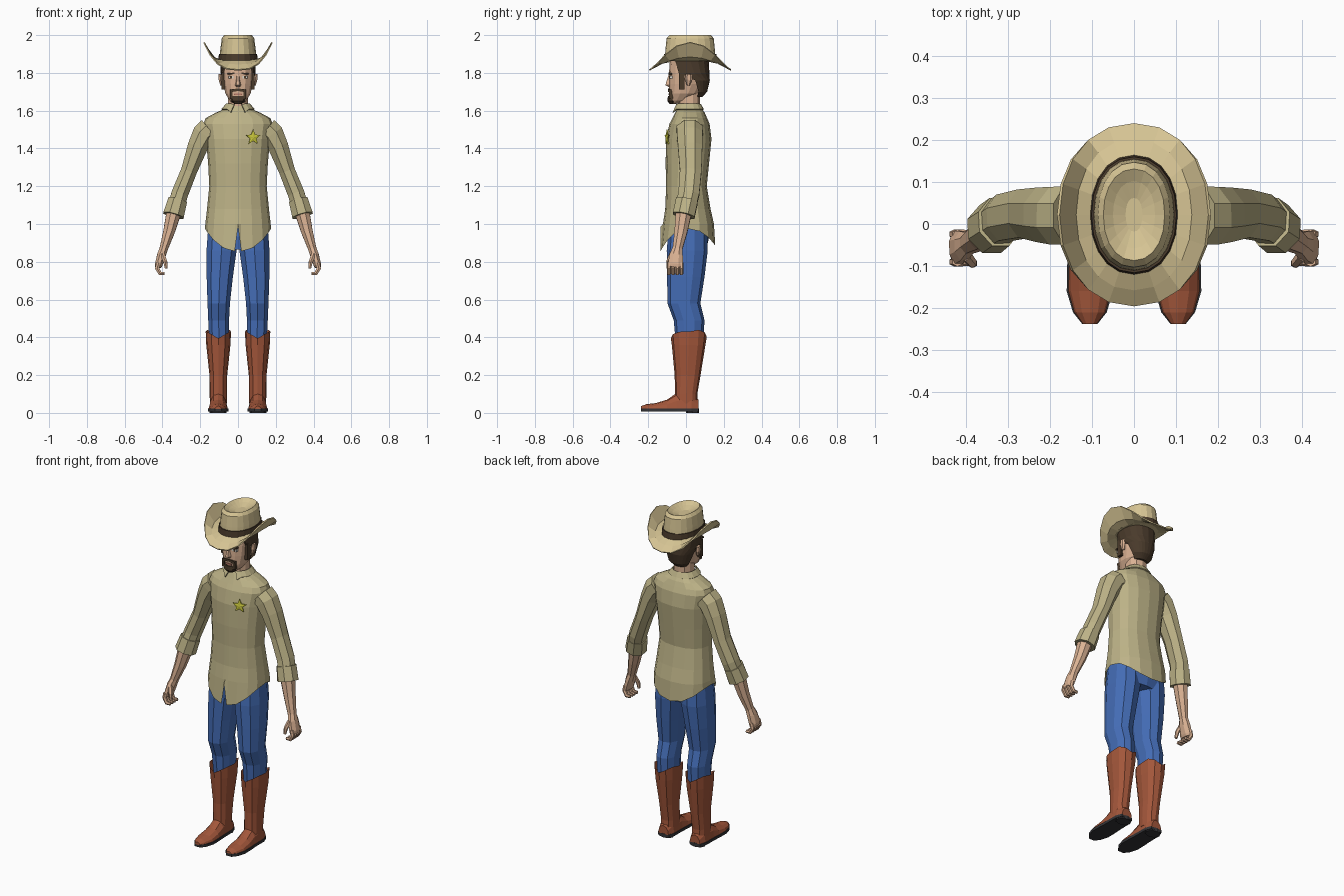
import bpy, bmesh, math
from mathutils import Vector, Matrix

# ---------- materials ----------
def material(name, rgb):
    m = bpy.data.materials.new(name)
    lin = [(c / 12.92 if c < 0.04 else ((c + 0.055) / 1.055) ** 2.4) for c in rgb]
    m.diffuse_color = (*lin, 1)
    return m

SHIRT = material("khaki_shirt", (0.74, 0.70, 0.53))
HAT = material("straw_hat", (0.84, 0.77, 0.58))
JEANS = material("blue_denim", (0.27, 0.43, 0.72))
BOOT = material("red_brown_leather", (0.64, 0.34, 0.23))
SOLE = material("dark_sole", (0.20, 0.20, 0.21))
SKIN = material("skin", (0.86, 0.70, 0.58))
HAIR = material("dark_brown", (0.29, 0.23, 0.17))
STAR = material("yellow_metal", (0.80, 0.79, 0.24))
WHITE = material("eye_white", (0.85, 0.84, 0.80))
LIPS = material("lips", (0.72, 0.48, 0.41))

# ---------- helpers ----------
def finish(name, bm, mat, mirror=False, thick=0):
    bmesh.ops.recalc_face_normals(bm, faces=bm.faces)
    me = bpy.data.meshes.new(name)
    bm.to_mesh(me)
    bm.free()
    me.materials.append(mat)
    ob = bpy.data.objects.new(name, me)
    bpy.context.collection.objects.link(ob)
    if thick:
        s = ob.modifiers.new("thickness", 'SOLIDIFY')
        s.thickness, s.offset = thick, 0
    if mirror:
        ob.modifiers.new("mirror", 'MIRROR').use_clip = False
    return ob

def loft(name, rings, mat, closed=True, caps=(True, True), **kw):
    """Skin a list of equal-length rings."""
    bm = bmesh.new()
    vs = [[bm.verts.new(p) for p in r] for r in rings]
    n = len(vs[0])
    for a, b in zip(vs, vs[1:]):
        for i in range(n if closed else n - 1):
            j = (i + 1) % n
            bm.faces.new((a[i], a[j], b[j], b[i]))
    for use, r in zip(caps, (vs[0], vs[-1])):
        if use:
            bm.faces.new(r)
    return finish(name, bm, mat, **kw)

def oval(z, rx, yf, yb, angles=14, cx=0.0, e=2.3):
    """Horizontal rounded section; angles is a count or a list of degrees."""
    if isinstance(angles, int):
        angles = [-90 + 360 * i / angles for i in range(angles)]
    out = []
    for d in angles:
        c, s = math.cos(math.radians(d)), math.sin(math.radians(d))
        x = math.copysign(abs(c) ** (2 / e), c)
        y = math.copysign(abs(s) ** (2 / e), s)
        out.append(Vector((cx + rx * x, (yf + yb) / 2 + (yb - yf) / 2 * y, z)))
    return out

def tube(name, stations, mat, n=8, **kw):
    """Limb along stations (x, y, z, half width, half depth)."""
    pts = [Vector(s[:3]) for s in stations]
    rings = []
    for i, s in enumerate(stations):
        t = (pts[min(i + 1, len(pts) - 1)] - pts[max(i - 1, 0)]).normalized()
        u = Vector((-t.z, 0, t.x)).normalized()
        v = t.cross(u)
        rings.append([pts[i] + u * s[3] * math.cos(a) + v * s[4] * math.sin(a)
                      for a in (2 * math.pi * (k + 0.5) / n for k in range(n))])
    return loft(name, rings, mat, **kw)

def box(name, loc, size, mat, mirror=False, tilt=0):
    bm = bmesh.new()
    m = (Matrix.Translation(loc) @ Matrix.Rotation(math.radians(tilt), 4, 'Y')
         @ Matrix.Diagonal((*size, 1)))
    bmesh.ops.create_cube(bm, size=1, matrix=m)
    return finish(name, bm, mat, mirror)

# ---------- shirt ----------
ANG = [-90, -86] + [-90 + 22.5 * i for i in range(1, 16)] + [-94]
hem = oval(0.9, 0.175, -0.135, 0.155, ANG)
for p, d in zip(hem, ANG):
    s = math.sin(math.radians(d))
    p.z = 0.975 - (0.12 if s < 0 else 0.09) * s * s
hem[0].z = 0.985                                  # front slit
body = [(1.0, 0.173, -0.122, 0.148), (1.08, 0.164, -0.11, 0.13), (1.2, 0.152, -0.105, 0.11),
        (1.32, 0.158, -0.108, 0.122), (1.45, 0.17, -0.105, 0.135), (1.53, 0.183, -0.088, 0.125),
        (1.56, 0.172, -0.072, 0.112), (1.588, 0.12, -0.058, 0.1), (1.61, 0.07, -0.048, 0.085),
        (1.625, 0.058, -0.04, 0.072)]
loft("shirt_body", [hem] + [oval(*b, ANG) for b in body], SHIRT, caps=(False, True))
arc = [-76 + 332 * i / 14 for i in range(15)]
low = oval(1.606, 0.086, -0.066, 0.092, arc)
for p in (low[0], low[-1]):                       # collar points
    p.z, p.y, p.x = 1.59, -0.068, p.x * 1.5
loft("collar", [low, oval(1.635, 0.062, -0.05, 0.076, arc)], SHIRT, closed=False,
     caps=(False, False), thick=0.006)

# ---------- sleeves, arms, hands ----------
tube("sleeve", [(0.15, 0.02, 1.50, 0.07, 0.075), (0.18, 0.02, 1.475, 0.068, 0.074),
                (0.213, 0.022, 1.41, 0.058, 0.07), (0.26, 0.025, 1.28, 0.046, 0.062),
                (0.308, 0.015, 1.16, 0.048, 0.06), (0.335, -0.005, 1.07, 0.048, 0.056)],
     SHIRT, mirror=True)
tube("cuff", [(0.32, 0.005, 1.125, 0.055, 0.063), (0.342, -0.012, 1.045, 0.06, 0.063)],
     SHIRT, mirror=True)
tube("forearm", [(0.34, -0.012, 1.06, 0.042, 0.045), (0.365, -0.027, 0.96, 0.033, 0.037),
                 (0.393, -0.045, 0.87, 0.024, 0.028), (0.405, -0.052, 0.835, 0.025, 0.038),
                 (0.42, -0.056, 0.785, 0.022, 0.043), (0.423, -0.057, 0.77, 0.017, 0.04)],
     SKIN, mirror=True)
for i in range(4):
    y = -0.09 + 0.022 * i
    tube("finger", [(0.42, y, 0.795, 0.014, 0.011), (0.428, y, 0.765, 0.013, 0.011),
                    (0.412, y, 0.738, 0.012, 0.011), (0.388, y, 0.738, 0.009, 0.009)],
         SKIN, n=6, mirror=True)
tube("thumb", [(0.40, -0.075, 0.84, 0.014, 0.014), (0.385, -0.093, 0.80, 0.012, 0.012),
               (0.38, -0.095, 0.765, 0.008, 0.008)], SKIN, n=6, mirror=True)

# ---------- jeans ----------
loft("jeans_seat", [oval(0.865, 0.14, -0.092, 0.108, 14), oval(0.93, 0.163, -0.1, 0.122, 14),
                    oval(1.03, 0.15, -0.09, 0.11, 14)], JEANS)
legs = [(1.0, 0.005, 0.16, -0.09, 0.11), (0.86, 0.004, 0.17, -0.102, 0.115),
        (0.72, 0.024, 0.169, -0.1, 0.098), (0.58, 0.04, 0.164, -0.098, 0.076),
        (0.49, 0.045, 0.16, -0.065, 0.098), (0.35, 0.048, 0.153, -0.052, 0.09)]
loft("trouser_leg", [oval(z, (b - a) / 2, f, k, 10, (a + b) / 2) for z, a, b, f, k in legs],
     JEANS, mirror=True)

# ---------- boots ----------
top = oval(0.41, 0.067, -0.08, 0.11, 12, 0.104)
for p in top:
    p.z = 0.395 + 0.035 * min(1, abs(p.x - 0.104) / 0.06) + (0.01 if p.y > 0.05 else 0)
shaft = [(0.36, 0.064, -0.075, 0.103), (0.2, 0.047, -0.06, 0.077), (0.1, 0.046, -0.058, 0.06),
         (0.05, 0.045, -0.06, 0.062)]
loft("boot_shaft", [top] + [oval(z, r, f, b, 12, 0.104) for z, r, f, b in shaft],
     BOOT, mirror=True, caps=(False, True))
foot = [(0.066, 0.034, 0.07), (0.03, 0.047, 0.11), (-0.05, 0.048, 0.105), (-0.1, 0.051, 0.07),
        (-0.16, 0.052, 0.052), (-0.21, 0.038, 0.046), (-0.238, 0.017, 0.036)]
loft("boot_foot", [[(0.105 + w * math.cos(a), y, 0.02 + (h - 0.02) * math.sin(a))
                    for a in (math.pi * k / 6 for k in range(7))] for y, w, h in foot],
     BOOT, mirror=True)
outline = [(0.105 + w * 1.06, y) for y, w, h in foot] + \
          [(0.105 - w * 1.06, y) for y, w, h in reversed(foot)]
loft("boot_sole", [[(x, y, z) for x, y in outline] for z in (0.007, 0.023)], SOLE, mirror=True)
loft("boot_heel", [oval(z, 0.045, 0.0, 0.07, 8, 0.105) for z in (0, 0.022)], SOLE, mirror=True)

# ---------- head ----------
loft("neck", [oval(1.58, 0.056, -0.04, 0.072, 10), oval(1.70, 0.056, -0.045, 0.075, 10)], SKIN)
skull = [(1.638, 0.024, -0.082, -0.04), (1.655, 0.046, -0.088, 0.02), (1.69, 0.068, -0.09, 0.07),
         (1.74, 0.079, -0.091, 0.1), (1.80, 0.084, -0.09, 0.11), (1.87, 0.084, -0.085, 0.11)]
loft("head", [oval(*s) for s in skull], SKIN)
hair = []
for z, rx, yb, a in [(1.672, 0.058, 0.085, 42), (1.70, 0.077, 0.112, 30), (1.76, 0.09, 0.126, 14),
                     (1.80, 0.093, 0.124, -28), (1.87, 0.093, 0.12, -42)]:
    hair.append(oval(z, rx, -0.09, yb, [a + (180 - 2 * a) * i / 12 for i in range(13)]))
loft("hair", hair, HAIR)
box("sideburn", (0.079, -0.022, 1.762), (0.018, 0.03, 0.1), HAIR, True)
tube("ear", [(0.087, 0.012, 1.735, 0.008, 0.009), (0.093, 0.014, 1.765, 0.011, 0.02),
             (0.095, 0.016, 1.793, 0.008, 0.016)], SKIN, n=6, mirror=True)

# face details
box("eyebrow", (0.037, -0.083, 1.796), (0.036, 0.018, 0.008), HAIR, True, 6)
box("eye", (0.037, -0.08, 1.777), (0.028, 0.016, 0.012), WHITE, True)
box("pupil", (0.037, -0.081, 1.777), (0.012, 0.017, 0.012), HAIR, True)
loft("nose", [[(-w, -0.08, z), (w, -0.08, z), (w * 0.5, -d, z), (-w * 0.5, -d, z)]
              for z, w, d in [(1.725, 0.014, 0.092), (1.735, 0.018, 0.109), (1.76, 0.012, 0.102),
                              (1.79, 0.009, 0.092)]], SKIN)
box("moustache", (0.021, -0.083, 1.708), (0.042, 0.022, 0.014), HAIR, True, 8)
box("beard_side", (0.036, -0.078, 1.685), (0.013, 0.024, 0.045), HAIR, True)
loft("goatee", [oval(1.635, 0.02, -0.086, -0.05, 8), oval(1.65, 0.036, -0.098, -0.045, 8),
                oval(1.677, 0.042, -0.096, -0.045, 8)], HAIR)
box("lips", (0, -0.083, 1.687), (0.04, 0.02, 0.01), LIPS)

# ---------- hat ----------
def hat_ring(z, rx, ry, lift=0):
    r = oval(z, rx, 0.022 - ry, 0.022 + ry, 20, e=2.15)
    for p in r:
        p.z += lift * abs(p.x / rx) ** 3
    return r

loft("hat_brim", [hat_ring(1.866, 0.095, 0.13), hat_ring(1.842, 0.14, 0.178, 0.045),
                  hat_ring(1.815, 0.18, 0.216, 0.147)], HAT, caps=(False, False), thick=0.007)
loft("hat_crown", [hat_ring(*c) for c in [(1.862, 0.099, 0.135), (1.92, 0.094, 0.131),
     (1.983, 0.086, 0.125), (2.0, 0.073, 0.109), (1.985, 0.05, 0.08), (1.972, 0.02, 0.04)]], HAT)
loft("hat_band", [hat_ring(1.866, 0.105, 0.142), hat_ring(1.9, 0.101, 0.138)], HAIR)

# ---------- star badge ----------
bm = bmesh.new()
c, s = math.cos(math.radians(15)), math.sin(math.radians(15))
def spot(x, z, out):
    return bm.verts.new((0.08 + x * c + out * s, -0.099 + x * s - out * c, 1.458 + z))
rim = [[spot(r * math.sin(k * math.pi / 5), r * math.cos(k * math.pi / 5), o)
        for k in range(10) for r in (0.041 if k % 2 == 0 else 0.019,)] for o in (-0.002, 0.004)]
apex = spot(0, 0, 0.008)
for k in range(10):
    j = (k + 1) % 10
    bm.faces.new((rim[0][k], rim[0][j], rim[1][j], rim[1][k]))
    bm.faces.new((rim[1][k], rim[1][j], apex))
bm.faces.new(rim[0])
finish("star_badge", bm, STAR)
